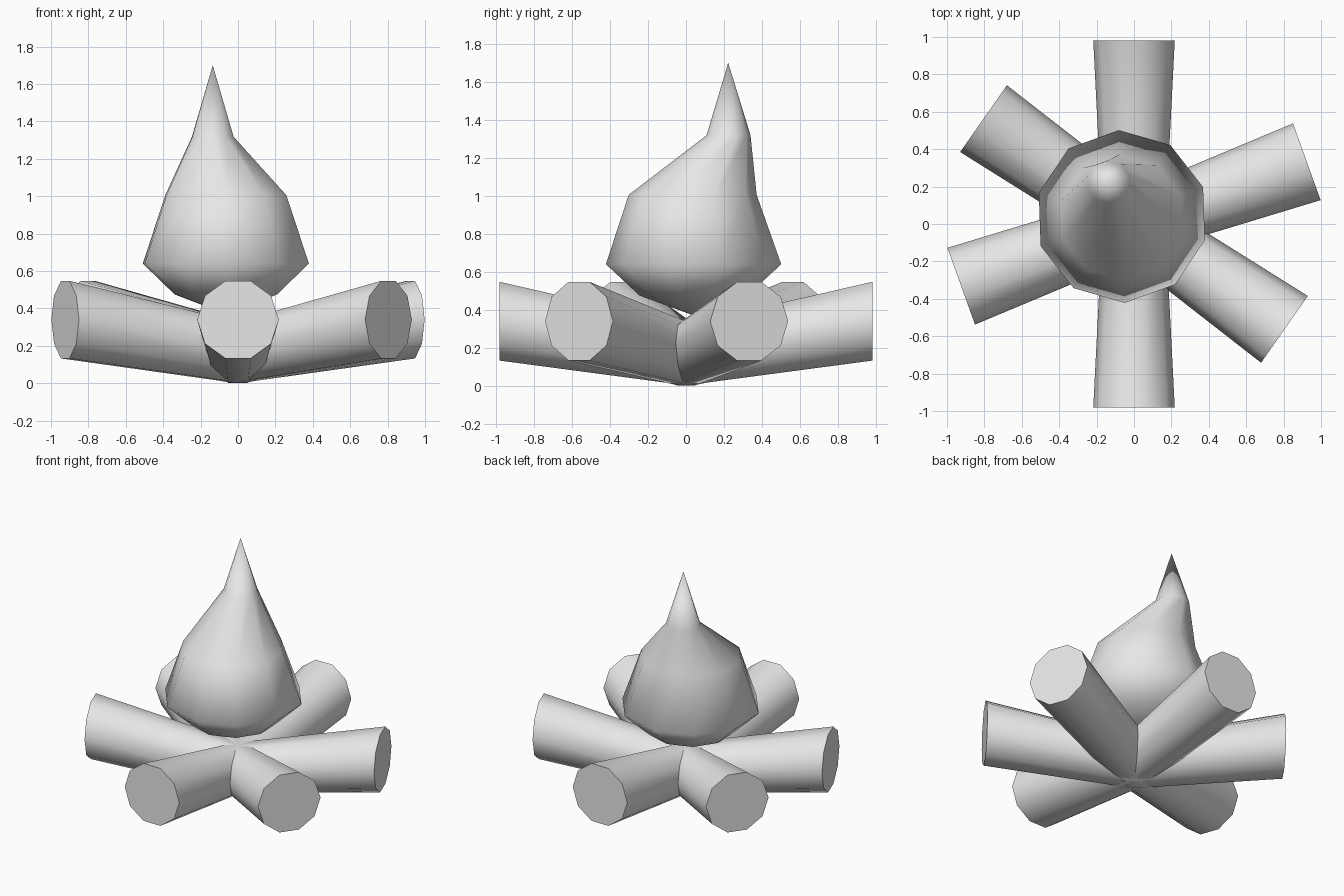
import bpy, bmesh, math
from mathutils import Vector

cube = bpy.data.objects.get("Cube")
if cube:
    bpy.data.objects.remove(cube)

SIDES = 10

grey = bpy.data.materials.new("pale_grey")
grey.use_nodes = True
grey.use_backface_culling = True
grey.diffuse_color = (0.8, 0.8, 0.8, 1)
grey.node_tree.nodes["Principled BSDF"].inputs["Base Color"].default_value = (0.8, 0.8, 0.8, 1)


def finish(name, bm, inward=False):
    bmesh.ops.recalc_face_normals(bm, faces=bm.faces)
    if inward:
        bmesh.ops.reverse_faces(bm, faces=bm.faces)
    mesh = bpy.data.meshes.new(name)
    bm.to_mesh(mesh)
    bm.free()
    mesh.materials.append(grey)
    obj = bpy.data.objects.new(name, mesh)
    bpy.context.collection.objects.link(obj)
    return obj


def ring(bm, centre, u, v, radius, turn=0):
    """Regular polygon of vertices in the plane of u and v."""
    angles = [turn + math.tau * i / SIDES for i in range(SIDES)]
    return [bm.verts.new(centre + radius * (math.cos(a) * u + math.sin(a) * v)) for a in angles]


def bridge(bm, a, b):
    for i in range(SIDES):
        j = (i + 1) % SIDES
        bm.faces.new((a[i], a[j], b[j], b[i])).smooth = True


def fan(bm, loop, tip):
    point = bm.verts.new(tip)
    for i in range(SIDES):
        bm.faces.new((loop[i], loop[(i + 1) % SIDES], point)).smooth = True


# Logs: each sags to the ground in the middle and has upright cut ends
def log(name, degrees):
    a = math.radians(degrees)
    along = Vector((math.cos(a), math.sin(a), 0))
    across = Vector((-along.y, along.x, 0))
    up = Vector((0, 0, 1))
    bm = bmesh.new()
    loops = [ring(bm, along * d + up * z, across, up, r)
             for d, z, r in ((-0.982, 0.34, 0.218), (0, 0.162, 0.168), (0.982, 0.34, 0.218))]
    bridge(bm, loops[0], loops[1])
    bridge(bm, loops[1], loops[2])
    bm.faces.new(loops[0])
    bm.faces.new(loops[2])
    finish(name, bm)


for name, degrees in (("log_lengthwise", 90), ("log_right_rising", 19.8), ("log_right_falling", -35)):
    log(name, degrees)


# Flame: lofted rings of (x, y, z, radius) that lean towards the back tip
def flame(name, base, rings, tip, inward=False):
    bm = bmesh.new()
    x, y = Vector((1, 0, 0)), Vector((0, 1, 0))
    loops = [ring(bm, Vector(r[:3]), x, y, r[3], math.radians(20)) for r in rings]
    for a, b in zip(loops, loops[1:]):
        bridge(bm, a, b)
    fan(bm, loops[0], base)
    fan(bm, loops[-1], tip)
    finish(name, bm, inward)


flame("flame", (-0.065, 0.035, 0.40),
      ((-0.065, 0.035, 0.495, 0.265), (-0.065, 0.03, 0.65, 0.43),
       (-0.065, 0.03, 0.99, 0.315), (-0.135, 0.222, 1.30, 0.095)),
      (-0.135, 0.222, 1.60))

# Thin inward-facing shell that outlines the flame
flame("flame_outline", (-0.065, 0.04, 0.37),
      ((-0.065, 0.04, 0.475, 0.285), (-0.065, 0.04, 0.64, 0.462),
       (-0.065, 0.035, 1.005, 0.337), (-0.135, 0.224, 1.318, 0.116)),
      (-0.135, 0.222, 1.70), inward=True)
